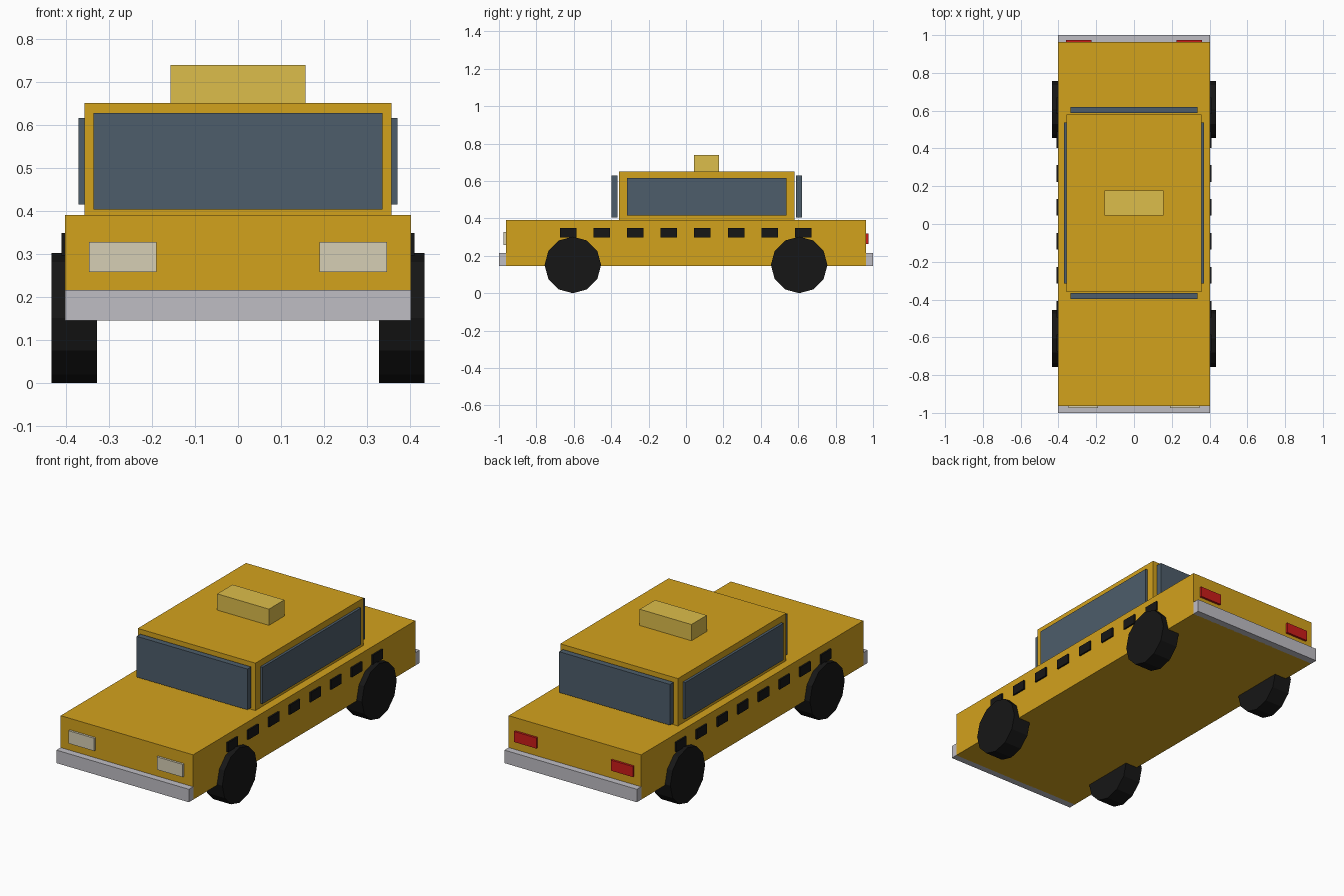
import bpy
import math

if "Cube" in bpy.data.objects:
    bpy.data.objects.remove(bpy.data.objects["Cube"])


def material(name, rgb):
    m = bpy.data.materials.new(name)
    m.diffuse_color = (*rgb, 1)
    m.use_nodes = True
    m.node_tree.nodes["Principled BSDF"].inputs["Base Color"].default_value = m.diffuse_color
    return m


YELLOW = material("yellow_paint", (0.65, 0.36, 0.012))
GLASS = material("dark_glass", (0.075, 0.11, 0.145))
BLACK = material("black", (0.008, 0.008, 0.008))
CHROME = material("chrome", (0.52, 0.51, 0.55))
LAMP = material("headlight", (0.67, 0.62, 0.46))
RED = material("red_lamp", (0.6, 0.012, 0.01))
SIGN = material("roof_sign", (0.72, 0.51, 0.07))


def box(name, x, y, z, mat):
    """Box from (min, max) ranges on each axis."""
    centre = [(a + b) / 2 for a, b in (x, y, z)]
    bpy.ops.mesh.primitive_cube_add(size=1, location=centre)
    ob = bpy.context.object
    ob.name = name
    ob.scale = [abs(b - a) for a, b in (x, y, z)]
    ob.data.materials.append(mat)


# Body, cabin and roof sign
box("body", (-0.402, 0.402), (-0.963, 0.963), (0.145, 0.391), YELLOW)
box("cabin", (-0.357, 0.357), (-0.359, 0.58), (0.391, 0.651), YELLOW)
box("roof_light", (-0.157, 0.157), (0.044, 0.177), (0.651, 0.74), SIGN)

# Bumpers
box("front_bumper", (-0.402, 0.402), (-1.0, -0.96), (0.145, 0.216), CHROME)
box("rear_bumper", (-0.402, 0.402), (0.96, 1.0), (0.145, 0.216), CHROME)

# Windscreen and rear window
box("windscreen", (-0.336, 0.336), (-0.398, -0.366), (0.404, 0.628), GLASS)
box("rear_window", (-0.336, 0.336), (0.587, 0.619), (0.404, 0.628), GLASS)

for side, s in (("right", 1), ("left", -1)):
    # Side window and lamps
    box(f"{side}_window", (s * 0.356, s * 0.371), (-0.316, 0.537), (0.415, 0.616), GLASS)
    box(f"{side}_headlight", (s * 0.19, s * 0.347), (-0.975, -0.955), (0.258, 0.328), LAMP)
    box(f"{side}_tail_light", (s * 0.226, s * 0.36), (0.955, 0.975), (0.262, 0.32), RED)

    # Row of checker marks
    for i in range(8):
        y = -0.63 + i * 0.1795
        box(f"{side}_check_{i + 1}", (s * 0.395, s * 0.411),
            (y - 0.044, y + 0.044), (0.297, 0.349), BLACK)

    # Twelve-sided wheels
    for end, y in (("front", -0.605), ("rear", 0.605)):
        bpy.ops.mesh.primitive_cylinder_add(
            vertices=12, radius=0.151, depth=0.106,
            location=(s * 0.381, y, 0.151), rotation=(0, math.pi / 2, 0))
        wheel = bpy.context.object
        wheel.name = f"{end}_{side}_wheel"
        wheel.data.materials.append(BLACK)
